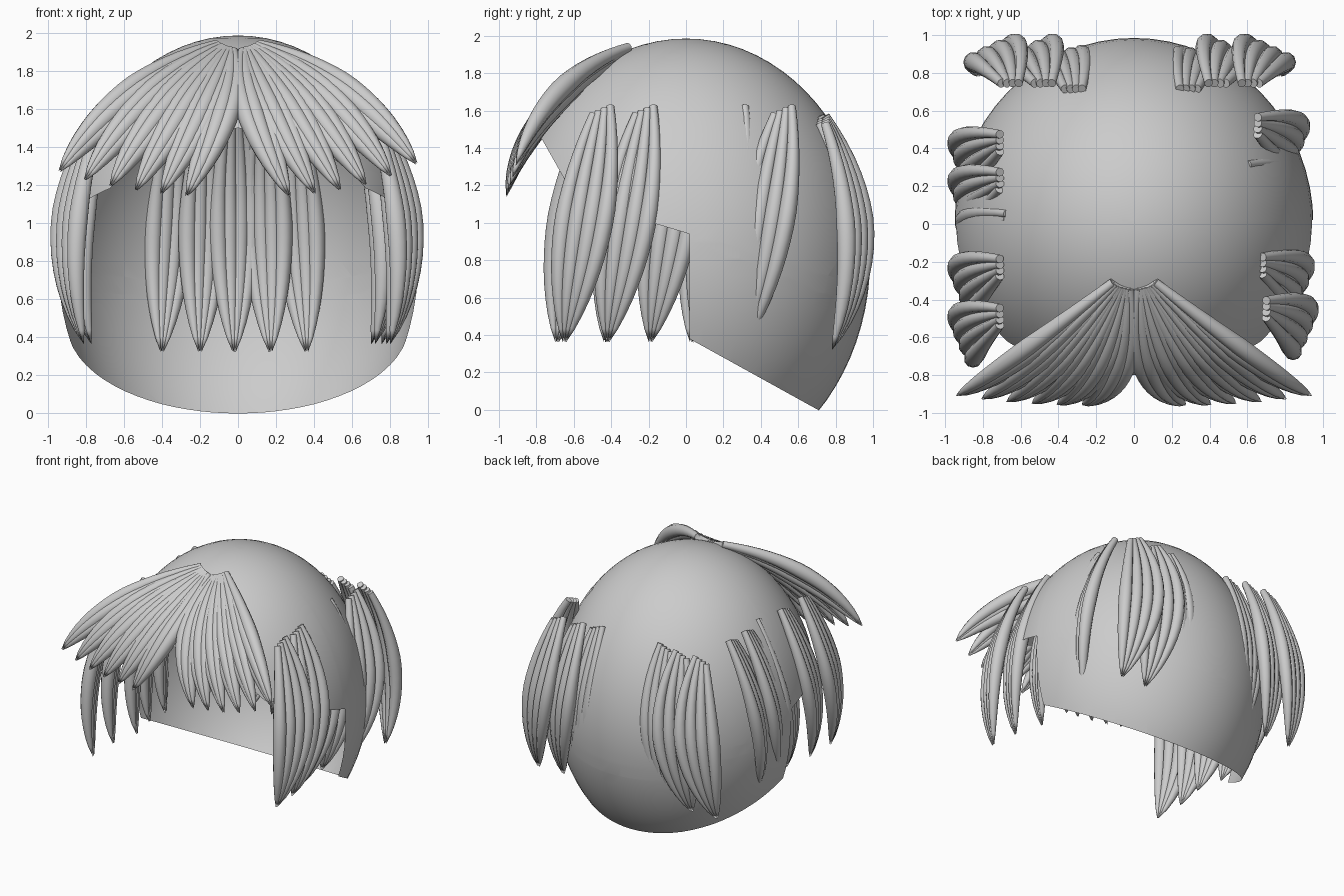
import bpy, bmesh, math
from mathutils import Vector as V

if "Cube" in bpy.data.objects:
    bpy.data.objects.remove(bpy.data.objects["Cube"])


def finish(bm, name, angle=60):
    bmesh.ops.recalc_face_normals(bm, faces=bm.faces[:])
    me = bpy.data.meshes.new(name)
    bm.to_mesh(me)
    bm.free()
    ob = bpy.data.objects.new(name, me)
    bpy.context.collection.objects.link(ob)
    bpy.ops.object.select_all(action='DESELECT')
    ob.select_set(True)
    bpy.context.view_layer.objects.active = ob
    bpy.ops.object.shade_smooth_by_angle(angle=math.radians(angle))
    return ob


def strand(bm, a, b, bulge, R, out, sides=10, rings=16):
    """Bowed tube from blunt root a to pointed tip b."""
    loops = []
    for i in range(rings):
        s = i / rings
        p = a.lerp(b, s) + bulge * 4 * s * (1 - s)
        tan = (b - a + bulge * 4 * (1 - 2 * s)).normalized()
        side = tan.cross(out).normalized()
        n = side.cross(tan)
        r = R * min(1, 0.45 + 1.2 * s) * (1 - s ** 4) ** 0.8
        ring = []
        for k in range(sides):
            w = 2 * math.pi * k / sides
            ring.append(bm.verts.new(p + side * r * math.cos(w) + n * r * 1.1 * math.sin(w)))
        loops.append(ring)
    for r0, r1 in zip(loops, loops[1:]):
        for k in range(sides):
            j = (k + 1) % sides
            bm.faces.new((r0[k], r0[j], r1[j], r1[k]))
    bm.faces.new(loops[0])
    end = bm.verts.new(b)
    for k in range(sides):
        bm.faces.new((loops[-1][k], loops[-1][(k + 1) % sides], end))


def clump(bm, top, tip, out, lean, wide, bow, twist, count=4, R=0.05):
    """Fan of strands that meet at the tip; lean is the sideways direction."""
    for i in range(count):
        t = 2 * i / (count - 1) - 1
        a = top + lean * t * 0.045 - V((0, 0, 0.02 * t))
        b = tip + lean * t * 0.008
        strand(bm, a, b, out * (bow - twist * t) + lean * wide * t, R, out)


# Cap: egg-shaped shell with a stepped face opening and sloped hem
EDGE = [(-1.0, 1.86), (-0.8, 1.5), (-0.62, 1.18), (-0.18, 1.0), (0.02, 0.94)]


def hem(y):
    if y >= 0.02:
        return 0.39 - 0.553 * y
    for (y0, z0), (y1, z1) in zip(EDGE, EDGE[1:]):
        if y <= y1:
            return z0 + (z1 - z0) * (y - y0) / (y1 - y0)


bm = bmesh.new()
bmesh.ops.create_uvsphere(bm, u_segments=64, v_segments=40, radius=1)
for v in bm.verts:
    v.co = V((v.co.x * 0.95, v.co.y * 0.985, v.co.z * 1.175 + 0.81))
cuts = list(zip(EDGE, EDGE[1:])) + [((0.02, 0), (0.02, 1)), ((0, 0.39), (1, -0.163))]
for (y0, z0), (y1, z1) in cuts:
    bmesh.ops.bisect_plane(bm, geom=bm.verts[:] + bm.edges[:] + bm.faces[:], dist=1e-5,
                           plane_co=(0, y0, z0), plane_no=(0, z1 - z0, y0 - y1))
gone = [f for f in bm.faces
        if f.calc_center_median().z < hem(f.calc_center_median().y)]
bmesh.ops.delete(bm, geom=gone, context='FACES')
finish(bm, "hair_cap")

# Side locks: (tip y, root x) along each side, leaning forward; middle ones sink into the cap
for name, s, row in (
        ("left_side_locks", -1, ((-0.69, 0.71), (-0.43, 0.71), (-0.19, 0.67), (0.03, 0.71), (0.23, 0.71))),
        ("right_side_locks", 1, ((-0.65, 0.7), (-0.42, 0.68), (-0.19, 0.62), (0.07, 0.6), (0.32, 0.655)))):
    bm = bmesh.new()
    for y, x in row:
        clump(bm, V((s * x, y + 0.2, 1.6)), V((s * (x + 0.1), y, 0.36)),
              V((s, 0, 0)), V((0, -1, 0)), 0.085, 0.13, 0.045)
    finish(bm, name)

# Back locks: straight row, leaning away from the middle
bm = bmesh.new()
for x in (-0.82, -0.6, -0.4, -0.2, -0.02, 0.17, 0.36, 0.55, 0.77):
    s = 1 if x > 0 else -1
    far = abs(x) > 0.5
    sink = 0.0 if far else 0.06 - 0.03 * (abs(x) > 0.3)
    clump(bm, V((x * 0.8, 0.745 - sink, 1.55)), V((x, 0.78 - sink, 0.32)), V((0, 1, 0)), V((s, 0, 0)),
          0.085 if far else 0.06, 0.145, 0.05 if far else 0.02)
finish(bm, "back_locks")

# Fringe: two mirrored fans parting at the crown
bm = bmesh.new()
for s in (-1, 1):
    for g in range(6):
        f = g / 5
        root = V((s * (0.035 + 0.07 * f), -0.34 + 0.03 * f, 1.9 + 0.03 * f))
        tip = V((s * (0.27 + 0.67 * f), -0.96 + 0.05 * f * f,
                 1.14 + 0.06 * f + (0.11 if s > 0 else 0.07) * f ** 3))
        bow = V((s * (-0.06 + 0.11 * f), -0.105 + 0.03 * f, 0.055))
        across = V((s * (1 - 0.4 * f), 0.1, 0.6 * f))
        for t in (-1, 0, 1):
            strand(bm, root + across * 0.012 * t, tip + across * 0.006 * t,
                   bow + across * 0.042 * t - V((0, 0.012 * (t == 0), 0)),
                   0.052, V((s * 0.5 * f, -0.7, 0.7)))
finish(bm, "fringe")
